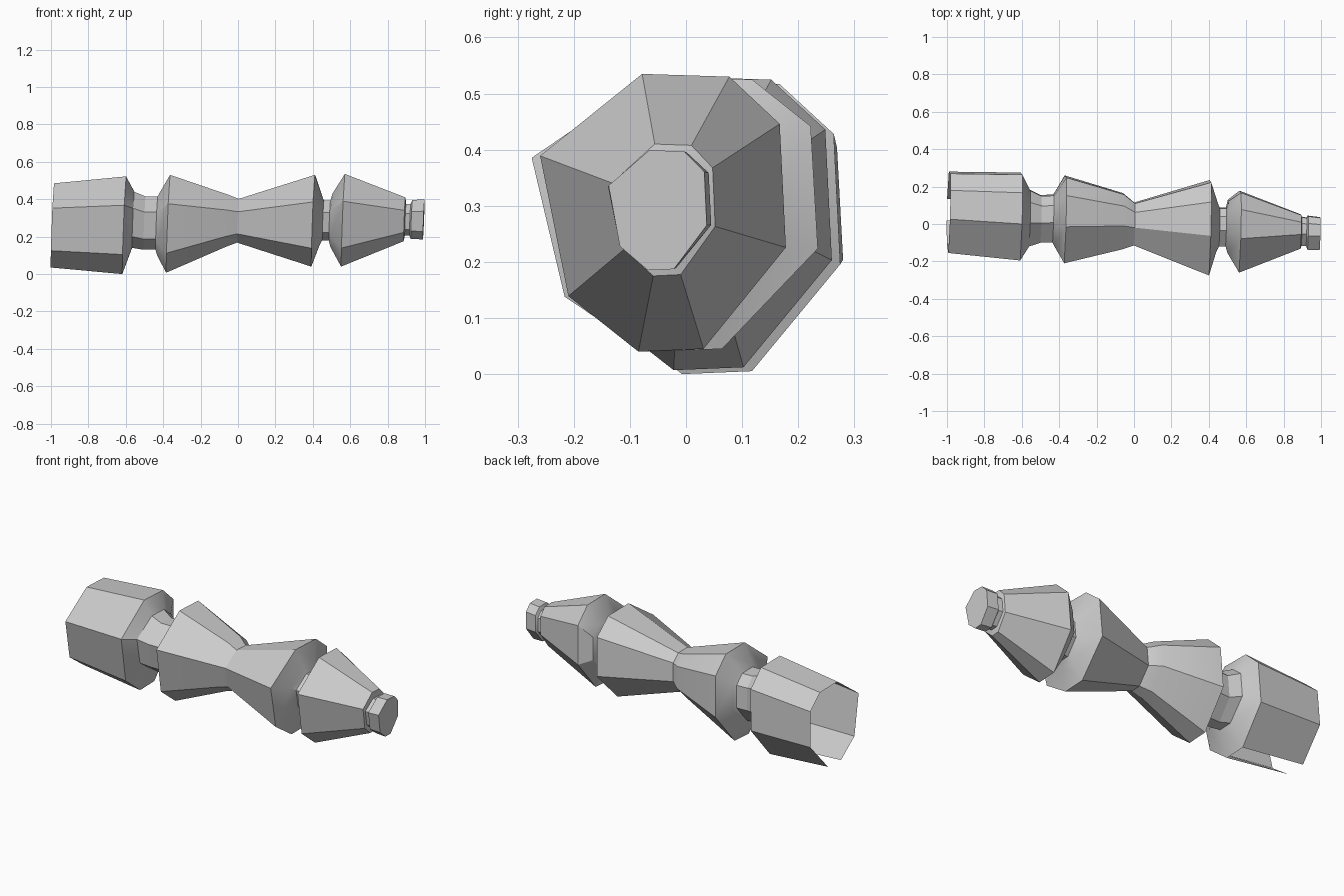
import bpy, bmesh, math

if "Cube" in bpy.data.objects:
    bpy.data.objects.remove(bpy.data.objects["Cube"])

# Irregular eight-sided cross-section (y, z), normalised to -1..1
SECTION = [(-.17, 1), (.54, .98), (.95, .64), (1, -.25),
           (.33, -.98), (-.2, -1), (-.77, -.6), (-1, .41)]
BOTTOM_SIDE = 4


def loft(name, rings, cap_end=False, skip_first=None):
    """Skin rings given as (x, y_min, y_max, z_min, z_max); rings lean slightly."""
    bm = bmesh.new()
    loops = []
    for x, y0, y1, z0, z1 in rings:
        cy, ry, cz, rz = (y0 + y1) / 2, (y1 - y0) / 2, (z0 + z1) / 2, (z1 - z0) / 2
        loops.append([bm.verts.new((x + .04 * rz * v + .02 * ry * u,
                                    cy + ry * u, cz + rz * v)) for u, v in SECTION])
    for k, (a, b) in enumerate(zip(loops, loops[1:])):
        for i in range(8):
            if k == 0 and i == skip_first:
                continue
            j = (i + 1) % 8
            bm.faces.new((a[i], a[j], b[j], b[i]))
    if cap_end:
        bm.faces.new(loops[-1])
    bmesh.ops.recalc_face_normals(bm, faces=bm.faces)
    mesh = bpy.data.meshes.new(name)
    bm.to_mesh(mesh)
    bm.free()
    # make sure the sides point outward
    mid = rings[len(rings) // 2]
    cy, cz = (mid[1] + mid[2]) / 2, (mid[3] + mid[4]) / 2
    if sum(p.area * (p.normal.y * (p.center.y - cy) + p.normal.z * (p.center.z - cz))
           for p in mesh.polygons) < 0:
        mesh.flip_normals()
    ob = bpy.data.objects.new(name, mesh)
    bpy.context.collection.objects.link(ob)
    bpy.context.view_layer.objects.active = ob
    bpy.ops.object.select_all(action='DESELECT')
    ob.select_set(True)
    bpy.ops.object.shade_smooth_by_angle(angle=math.radians(30))
    return ob


# Rings where one part meets the next
neck_a = (-.50, -.10, .155, .13, .415)
waist = (0, -.115, .115, .168, .402)
neck_b = (.455, -.12, .088, .18, .392)
neck_c = (.895, -.118, .04, .205, .375)

# Open sleeve at the left, missing its underside panel
loft("open_sleeve", [(-.992, -.155, .28, .035, .485), (-.608, -.195, .275, 0, .522),
                     (-.56, -.12, .185, .14, .44), neck_a], skip_first=BOTTOM_SIDE)

# Tapered segment narrowing to the waist
loft("left_segment", [neck_a, (-.435, -.10, .158, .13, .415), (-.425, -.12, .17, .10, .435),
                      (-.373, -.21, .26, .007, .53), (-.06, -.135, .165, .145, .425), waist])

# Segment flaring out from the waist
loft("right_segment", [waist, (.402, -.275, .235, .04, .53),
                       (.44, -.15, .125, .15, .43), neck_b])

# Tapered tip segment
loft("tip_segment", [neck_b, (.49, -.12, .088, .18, .392), (.50, -.155, .13, .145, .43),
                     (.562, -.26, .178, .04, .535), (.89, -.132, .052, .175, .41), neck_c])

# Capped end plug
loft("end_plug", [neck_c, (.92, -.118, .035, .205, .375), (.928, -.139, .045, .188, .396),
                  (.993, -.138, .037, .185, .399)], cap_end=True)
